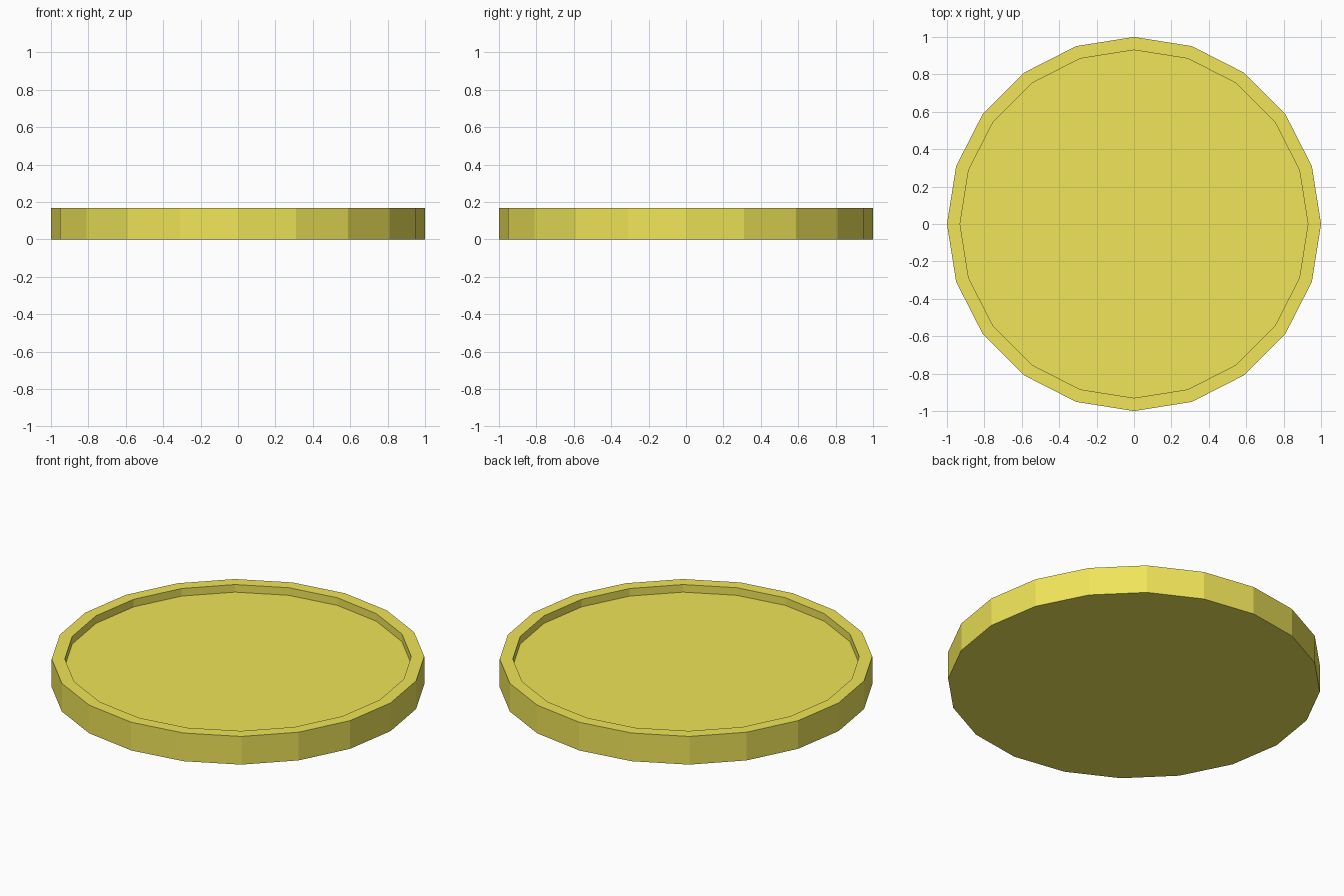
import bpy, bmesh
from math import cos, sin, tau

if "Cube" in bpy.data.objects:
    bpy.data.objects.remove(bpy.data.objects["Cube"])

SIDES = 20
# Tray profile (radius, height): underside, outer wall, flat rim, recess wall
PROFILE = [(1.0, 0.0), (1.0, 0.167), (0.93, 0.167), (0.93, 0.122)]

bm = bmesh.new()
rings = [[bm.verts.new((r * cos(tau * i / SIDES), r * sin(tau * i / SIDES), z))
          for i in range(SIDES)] for r, z in PROFILE]

# Walls and rim
for a, b in zip(rings, rings[1:]):
    for i in range(SIDES):
        j = (i + 1) % SIDES
        bm.faces.new((a[i], a[j], b[j], b[i]))

# Flat underside and recessed floor
bm.faces.new(rings[0][::-1])
bm.faces.new(rings[-1])
bmesh.ops.recalc_face_normals(bm, faces=bm.faces)

mesh = bpy.data.meshes.new("round_tray")
bm.to_mesh(mesh)
bm.free()

# Yellow finish
yellow = bpy.data.materials.new("yellow")
yellow.diffuse_color = (0.87, 0.78, 0.1, 1.0)
yellow.use_nodes = True
yellow.node_tree.nodes["Principled BSDF"].inputs["Base Color"].default_value = yellow.diffuse_color
mesh.materials.append(yellow)

tray = bpy.data.objects.new("round_tray", mesh)
bpy.context.collection.objects.link(tray)
